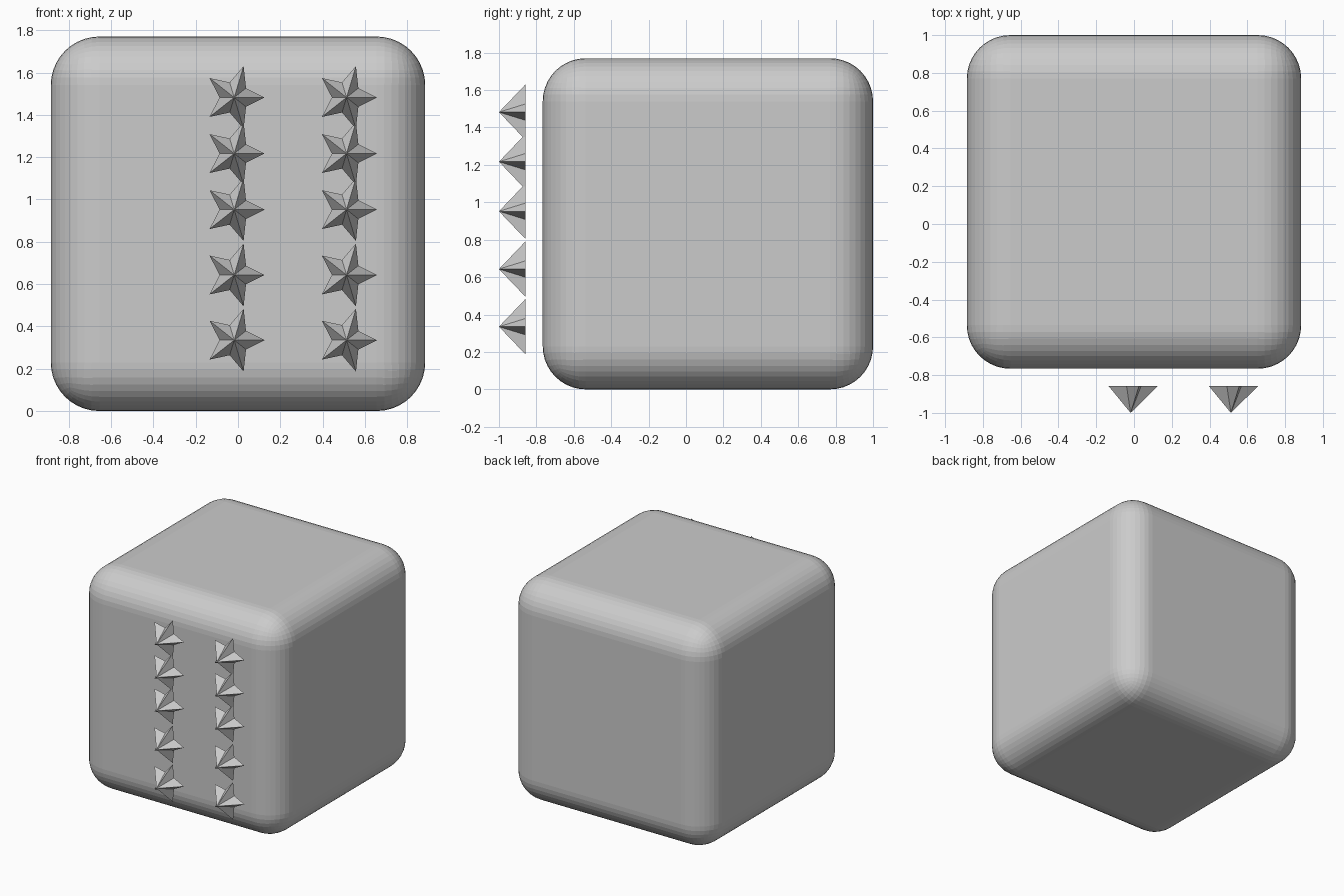
import bpy, bmesh
from math import cos, sin, pi

if "Cube" in bpy.data.objects:
    bpy.data.objects.remove(bpy.data.objects["Cube"])


def add_object(name, bm):
    bmesh.ops.recalc_face_normals(bm, faces=bm.faces)
    mesh = bpy.data.meshes.new(name)
    bm.to_mesh(mesh)
    bm.free()
    obj = bpy.data.objects.new(name, mesh)
    bpy.context.collection.objects.link(obj)
    return obj


# Rounded block body
bm = bmesh.new()
bmesh.ops.create_cube(bm, size=1)
for v in bm.verts:
    v.co.x *= 1.77
    v.co.y = v.co.y * 1.766 + 0.117
    v.co.z = (v.co.z + 0.5) * 1.77
body = add_object("rounded_block", bm)
bevel = body.modifiers.new("round_edges", 'BEVEL')
bevel.width = 0.23
bevel.segments = 10


# Faceted five-pointed star: flat back, raised tip towards the front
def star(name, x, z, rx=0.144, rz=0.156, inner=0.48, back=-0.858, tip=-1.0):
    bm = bmesh.new()
    rim = []
    for i in range(10):
        r = inner if i % 2 else 1
        a = i * pi / 5
        rim.append(bm.verts.new((x + rx * r * cos(a), back, z + rz * r * sin(a))))
    apex = bm.verts.new((x, tip, z))
    for i in range(10):
        bm.faces.new((rim[i], rim[(i + 1) % 10], apex))
    bm.faces.new(rim[::-1])
    add_object(name, bm)


# Two columns of five stars floating just off the front face
for col, x in enumerate((-0.018, 0.513)):
    for row, z in enumerate((1.482, 1.217, 0.952, 0.643, 0.335)):
        star(f"star_{col + 1}_{row + 1}", x, z)
